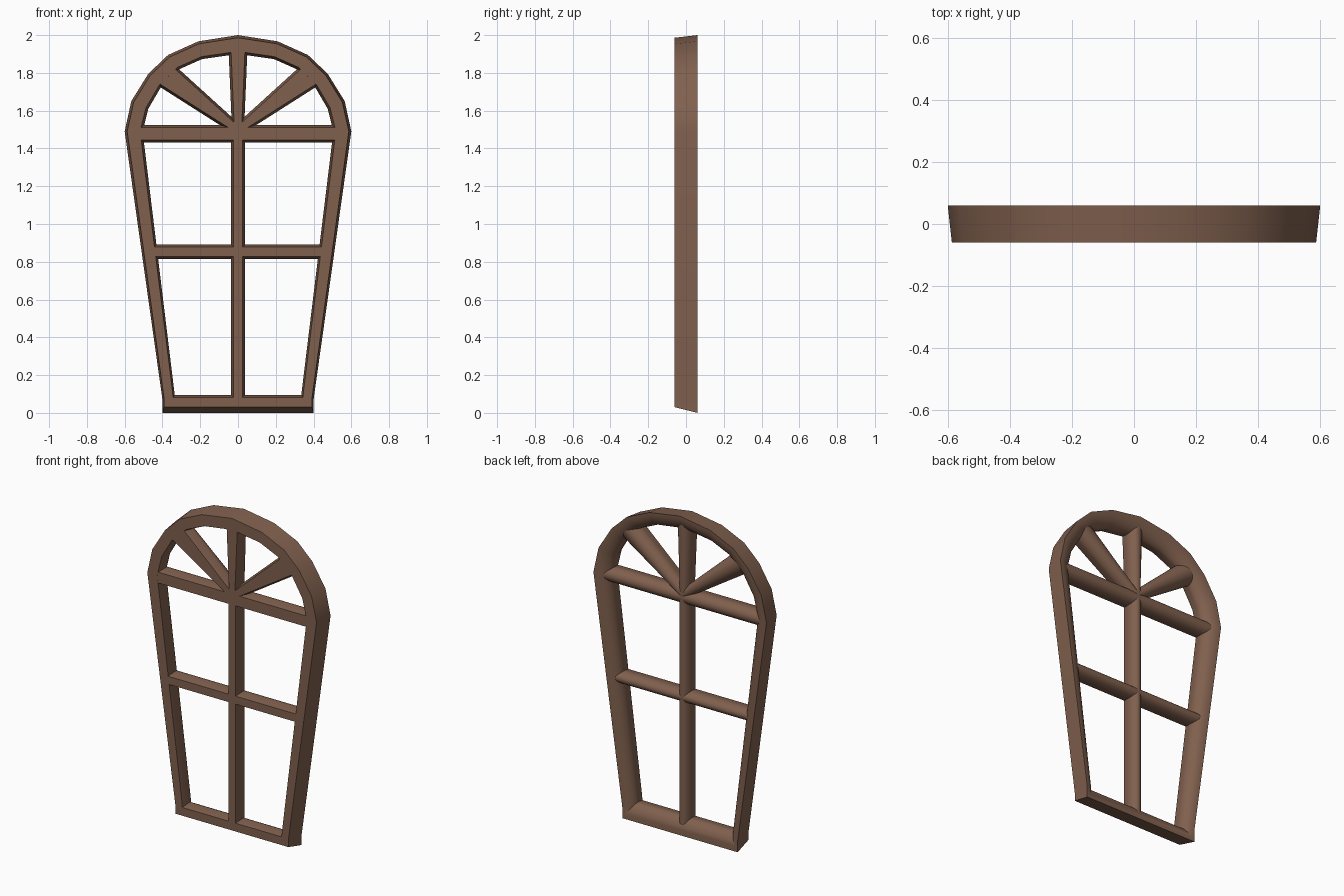
import bpy, bmesh, math
from mathutils import Vector

if "Cube" in bpy.data.objects:
    bpy.data.objects.remove(bpy.data.objects["Cube"])

wood = bpy.data.materials.new("brown wood")
wood.diffuse_color = (0.216, 0.117, 0.076, 1)
wood.use_nodes = True
wood.node_tree.nodes["Principled BSDF"].inputs["Base Color"].default_value = wood.diffuse_color

FRONT = -0.06
MID = -0.01      # where the straight sides turn into the rounded back
STEPS = 8


def finish(name, bm):
    bmesh.ops.recalc_face_normals(bm, faces=bm.faces[:])
    me = bpy.data.meshes.new(name)
    bm.to_mesh(me)
    bm.free()
    me.materials.append(wood)
    ob = bpy.data.objects.new(name, me)
    bpy.context.collection.objects.link(ob)
    bpy.ops.object.select_all(action='DESELECT')
    ob.select_set(True)
    bpy.context.view_layer.objects.active = ob
    bpy.ops.object.shade_smooth_by_angle(angle=math.radians(35))


def bridge(bm, rings, closed):
    n = len(rings[0])
    for i in range(len(rings) if closed else len(rings) - 1):
        a, b = rings[i], rings[(i + 1) % len(rings)]
        for j in range(n):
            k = (j + 1) % n
            bm.faces.new((a[j], a[k], b[k], b[j]))


# Arched outer frame: (outer x, z), (inner x, z) for the right half
half = [((0.4, 0.0), (0.335, 0.095)), ((0.4, 0.07), (0.338, 0.12)),
        ((0.6, 1.49), (0.505, 1.49)), ((0.565, 1.65), (0.475, 1.61)),
        ((0.475, 1.795), (0.405, 1.73)), ((0.37, 1.895), (0.31, 1.82)),
        ((0.21, 1.967), (0.19, 1.873)), ((0.0, 2.0), (0.0, 1.90))]
path = half + [((-o[0], o[1]), (-i[0], i[1])) for o, i in reversed(half[:-1])]

bm = bmesh.new()
rings = []
for o, i in path:
    o, i = Vector(o), Vector(i)
    lip = o.lerp(i, 0.14)
    if o.y == 0:
        lip = Vector((o.x * 0.98, 0.03))
    pts = [(lip, FRONT), (o.lerp(i, 0.86), FRONT)]
    for s in range(STEPS + 1):
        a = math.pi / 2 * s / STEPS
        pts.append((o.lerp(i, math.cos(a)), MID + 0.07 * math.sin(a)))
    rings.append([bm.verts.new((p.x, y, p.y)) for p, y in pts])
bridge(bm, rings, True)
finish("arched_frame", bm)


# Glazing bars: flat front, sloping sides, rounded back, optional taper
def bar(name, p0, p1, w0, w1, ridge=0.045):
    p0, p1 = Vector(p0), Vector(p1)
    d = (p1 - p0).normalized()
    side = Vector((-d.y, d.x))
    bm = bmesh.new()
    rings = []
    for p, w in ((p0, w0), (p1, w1)):
        prof = [(-w + 0.013, FRONT + 0.0002), (w - 0.013, FRONT + 0.0002)]
        for s in range(2 * STEPS + 1):
            a = math.pi * s / (2 * STEPS)
            prof.append((w * math.cos(a), MID + (ridge - MID) * math.sin(a)))
        ring = []
        for u, y in prof:
            q = p + side * u
            ring.append(bm.verts.new((q.x, y, q.y)))
        rings.append(ring)
    bridge(bm, rings, False)
    for r in rings:
        bm.faces.new(r)
    finish(name, bm)


bar("transom", (-0.55, 1.478), (0.55, 1.478), 0.047, 0.047)
bar("middle_bar", (-0.47, 0.853), (0.47, 0.853), 0.038, 0.038)
bar("center_bar", (0, 0.05), (0, 1.478), 0.037, 0.037)

# Fan spokes in the arch
bar("center_spoke", (0, 1.478), (0, 1.945), 0.031, 0.051)
for s, n in ((-1, "left"), (1, "right")):
    bar(n + "_spoke", (0, 1.497), (s * 0.392, 1.796), 0.029, 0.071)
